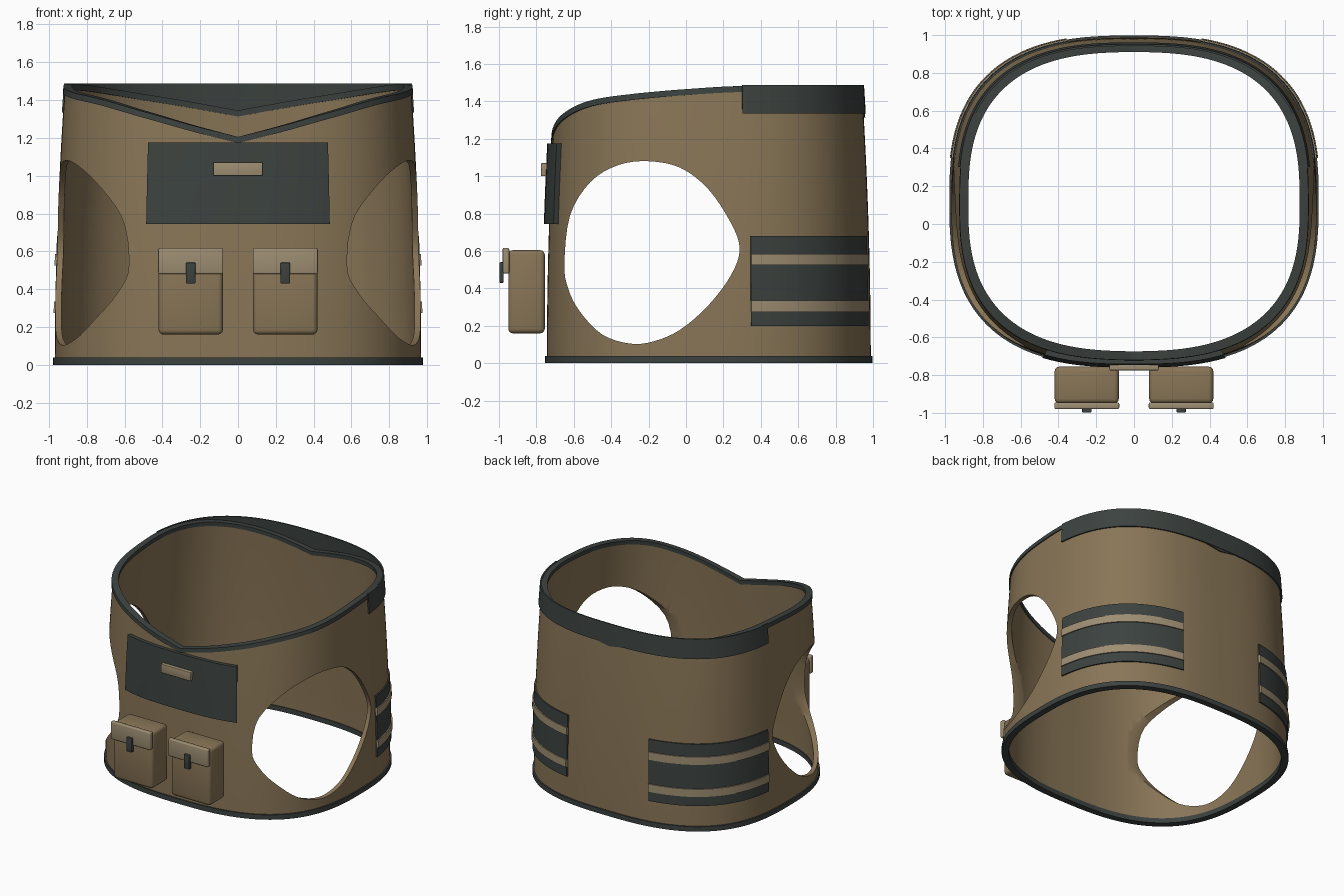
import bpy, bmesh
from math import sin, cos, atan2, radians, degrees

if "Cube" in bpy.data.objects:
    bpy.data.objects.remove(bpy.data.objects["Cube"])


def material(name, rgb):
    m = bpy.data.materials.new(name)
    m.diffuse_color = (*rgb, 1)
    m.use_nodes = True
    m.node_tree.nodes["Principled BSDF"].inputs["Base Color"].default_value = m.diffuse_color
    return m


BROWN = material("brown_fabric", (0.25, 0.18, 0.095))
DARK = material("dark_fabric", (0.045, 0.055, 0.05))
BEIGE = material("beige_fabric", (0.34, 0.27, 0.17))

# rim height by angle from the front centre (degrees, height)
RIM = [(0, 1.195), (16, 1.255), (32, 1.325), (49, 1.395), (65, 1.43), (82, 1.455),
       (101, 1.472), (123, 1.465), (148, 1.415), (180, 1.335)]


def rim(phi):
    a = abs(degrees(atan2(sin(phi), cos(phi))))
    n = len(RIM) - 1
    i = min(max(k for k in range(n + 1) if RIM[k][0] <= a + 1e-6), n - 1)

    def slope(k):
        p, q = RIM[max(k - 1, 0)], RIM[min(k + 1, n)]
        return (q[1] - p[1]) / (q[0] - p[0])
    (x0, y0), (x1, y1) = RIM[i], RIM[i + 1]
    h = x1 - x0
    t = (a - x0) / h
    return ((2*t**3 - 3*t**2 + 1) * y0 + (t**3 - 2*t**2 + t) * h * slope(i)
            + (3*t**2 - 2*t**3) * y1 + (t**3 - t**2) * h * slope(i + 1))


def body_point(phi, z, off):
    # tapered rounded-square torso; phi = 0 faces front
    s = 1 - 0.055 * (z / 1.48) ** 2
    a, b, e = 0.968 * s + off, 0.866 * s + off, 2.7
    r = (abs(sin(phi) / a) ** e + abs(cos(phi) / b) ** e) ** (-1 / e)
    return (r * sin(phi), 0.122 - r * cos(phi), z)


def finish(ob, mat, angle=35):
    ob.data.materials.append(mat)
    bpy.ops.object.select_all(action='DESELECT')
    ob.select_set(True)
    bpy.context.view_layer.objects.active = ob
    bpy.ops.object.shade_smooth_by_angle(angle=radians(angle))
    return ob


def new_object(name, bm):
    bmesh.ops.recalc_face_normals(bm, faces=bm.faces)
    me = bpy.data.meshes.new(name)
    bm.to_mesh(me)
    bm.free()
    ob = bpy.data.objects.new(name, me)
    bpy.context.collection.objects.link(ob)
    return ob


def slab(name, mat, p0, p1, z0, z1, o0, o1, nphi=32, nz=4, smooth=True):
    """Curved slab following the torso between two angles and two heights."""
    closed = p1 - p0 >= 360
    f0 = z0 if callable(z0) else lambda p: z0
    f1 = z1 if callable(z1) else lambda p: z1
    bm = bmesh.new()
    rings = []
    for i in range(nphi if closed else nphi + 1):
        p = radians(p0 + (p1 - p0) * i / nphi)
        zs = [f0(p) + (f1(p) - f0(p)) * k / nz for k in range(nz + 1)]
        loop = [(z, o1) for z in zs] + [(z, o0) for z in reversed(zs)]
        rings.append([bm.verts.new(body_point(p, z, o)) for z, o in loop])
    m = len(rings[0])
    for i in range(nphi):
        a, b = rings[i], rings[(i + 1) % len(rings)]
        for k in range(m):
            bm.faces.new((a[k], b[k], b[(k + 1) % m], a[(k + 1) % m]))
    if not closed:
        for r in (rings[0], rings[-1]):
            for k in range(nz):
                bm.faces.new((r[k], r[k + 1], r[m - 2 - k], r[m - 1 - k]))
    ob = new_object(name, bm)
    return finish(ob, mat) if smooth else ob


def box(name, mat, lo, hi, bevel):
    bm = bmesh.new()
    bmesh.ops.create_cube(bm, size=1)
    for v in bm.verts:
        v.co = [(l + h) / 2 + c * (h - l) for l, h, c in zip(lo, hi, v.co)]
    bmesh.ops.bevel(bm, geom=bm.edges[:], offset=bevel, segments=3, profile=0.5, affect='EDGES')
    return finish(new_object(name, bm), mat)


# torso shell
shell = slab("vest_body", BROWN, 0, 360, 0.01, rim, -0.032, 0, 180, 18, smooth=False)

# armhole cutter: smoothed outline in the side view, extruded across x
HOLE = [(-.65, .53), (-.62, .79), (-.51, .97), (-.36, 1.06), (-.2, 1.08), (-.03, 1.045),
        (.12, .93), (.24, .75), (.287, .61), (.24, .47), (.12, .31), (-.03, .18),
        (-.17, .118), (-.3, .105), (-.45, .155), (-.57, .28), (-.63, .40)]
outline = []
for i in range(len(HOLE)):
    a, b, c, d = (HOLE[(i + k) % len(HOLE)] for k in (-1, 0, 1, 2))
    for t in (0, 0.25, 0.5, 0.75):
        outline.append([0.5 * (2*q + (r - p) * t + (2*p - 5*q + 4*r - s) * t*t
                               + (3*q - p - 3*r + s) * t**3) for p, q, r, s in zip(a, b, c, d)])
bm = bmesh.new()
ends = [[bm.verts.new((x, y, z)) for y, z in outline] for x in (-1.5, 1.5)]
for e in ends:
    bm.faces.new(e)
for k in range(len(outline)):
    n = (k + 1) % len(outline)
    bm.faces.new((ends[0][k], ends[0][n], ends[1][n], ends[1][k]))
cutter = new_object("armhole_cutter", bm)
cutter.hide_render = True
mod = shell.modifiers.new("armholes", 'BOOLEAN')
mod.operation, mod.solver, mod.object = 'DIFFERENCE', 'EXACT', cutter
bpy.context.view_layer.objects.active = shell
bpy.ops.object.modifier_apply(modifier=mod.name)
bpy.data.objects.remove(cutter)
finish(shell, BROWN)

# edge trims and back collar
slab("neck_trim", DARK, 0, 360, lambda p: rim(p) - 0.022, lambda p: rim(p) + 0.01, -0.038, 0.008, 180, 1)
slab("hem_trim", DARK, 0, 360, 0, 0.038, -0.038, 0.01, 180, 1)
slab("back_collar", DARK, 101, 259, 1.335, 1.487, 0.002, 0.012, 90, 2)

# chest panel with tag
slab("chest_panel", DARK, -30.3, 30.3, 0.745, 1.175, 0.0, 0.028, 24, 4)
box("chest_tag", BEIGE, (-0.13, -0.775, 1.0), (0.13, -0.74, 1.07), 0.005)

# rear side panels with two stripes each
for side, a0, a1 in (("right", 103.2, 157.4), ("left", 202.6, 256.8)):
    slab(side + "_side_panel", DARK, a0, a1, 0.20, 0.68, 0, 0.010, 32, 4)
    for label, z in (("lower", 0.275), ("upper", 0.525)):
        slab(f"{side}_{label}_stripe", BEIGE, a0, a1, z, z + 0.06, 0.002, 0.018, 32, 1)

# front pouches with flap and buckle
for side, x in (("left", -0.25), ("right", 0.25)):
    box(side + "_pouch", BROWN, (x - 0.17, -0.95, 0.16), (x + 0.17, -0.755, 0.605), 0.025)
    box(side + "_pouch_flap", BEIGE, (x - 0.172, -0.98, 0.48), (x + 0.172, -0.945, 0.617), 0.008)
    box(side + "_pouch_buckle", DARK, (x - 0.025, -0.998, 0.43), (x + 0.025, -0.975, 0.54), 0.005)
